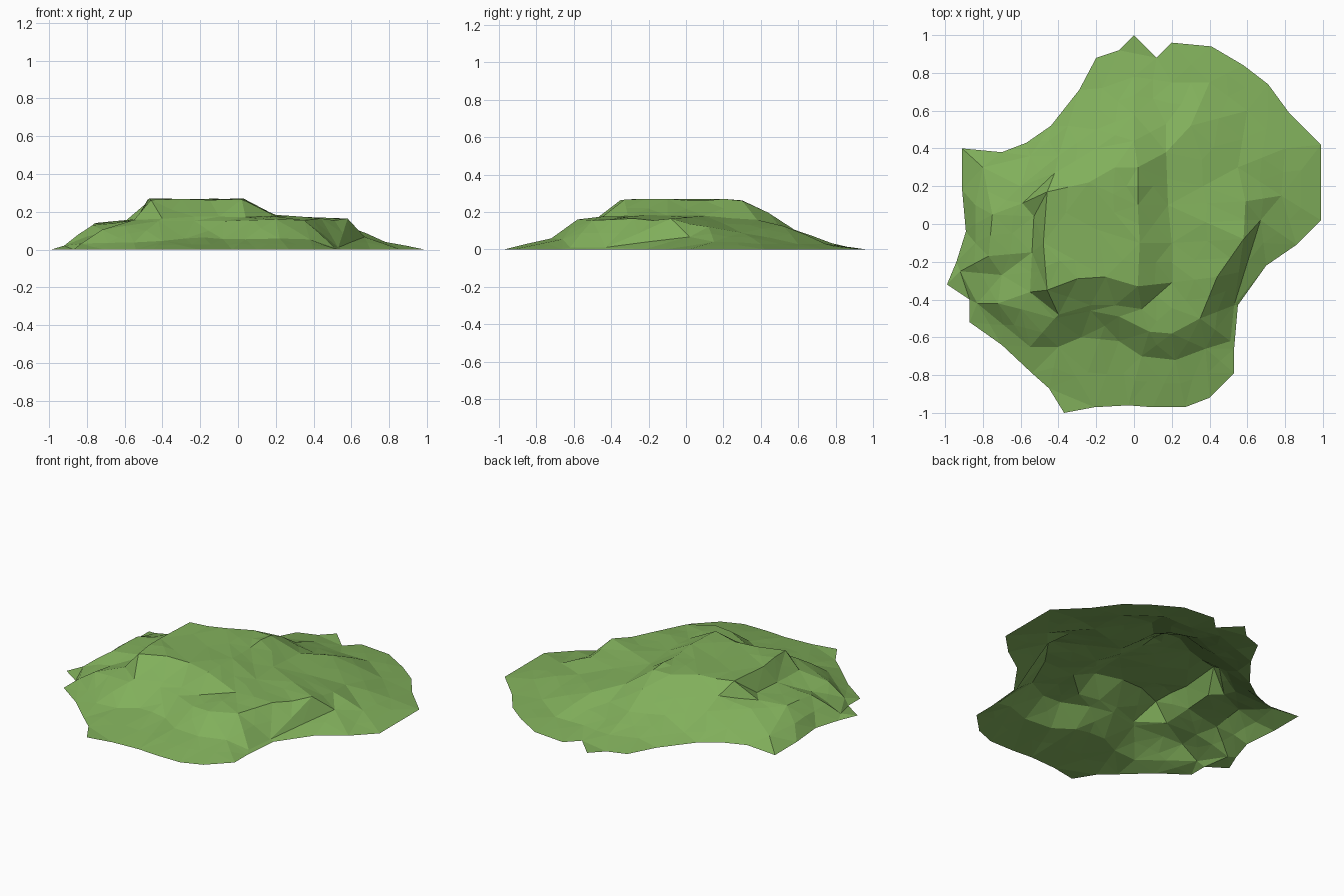
import bpy
import bmesh
import random
from mathutils import Vector
from mathutils.geometry import delaunay_2d_cdt

random.seed(4)

default_cube = bpy.data.objects.get("Cube")
if default_cube:
    bpy.data.objects.remove(default_cube, do_unlink=True)


def make_material(name, colour):
    material = bpy.data.materials.new(name)
    material.use_nodes = True
    material.diffuse_color = colour
    for node in material.node_tree.nodes:
        if node.type == "BSDF_PRINCIPLED":
            node.inputs["Base Color"].default_value = colour
            node.inputs["Roughness"].default_value = 1
    return material


def level(points, height):
    """Give every point of a contour the same height."""
    return [(x, y, height) for x, y in points]


# Ragged outline where the hill meets the ground
rim = level([
    (0, 1), (-.08, .92), (-.2, .88), (-.29, .71), (-.44, .52), (-.57, .43),
    (-.7, .38), (-.91, .4), (-.91, .18), (-.89, -.04), (-.94, -.2),
    (-.99, -.32), (-.87, -.4), (-.87, -.52), (-.7, -.64), (-.54, -.79),
    (-.45, -.87), (-.37, -1), (-.21, -.97), (-.03, -.96), (.1, -.97),
    (.27, -.97), (.4, -.92), (.53, -.79), (.53, -.66), (.55, -.43),
    (.7, -.22), (.86, -.11), (.99, .02), (.99, .42), (.82, .59),
    (.71, .74), (.58, .84), (.41, .94), (.2, .96), (.12, .88)], 0)

# Gentle apron below the lower bank
apron = [
    (-.55, -.65, .04), (-.4, -.65, .05), (-.28, -.6, .06), (-.08, -.62, .06),
    (.04, -.7, .06), (.22, -.72, .06), (.38, -.66, .05), (.51, -.62, .01),
    (.53, -.43, .01), (.67, .02, .07), (.78, .15, .04), (.8, .4, .03),
    (.6, .6, .03), (.4, .75, .03), (.2, .75, .03), (0, .78, .03),
    (-.17, .72, .03), (-.35, .52, .04), (-.55, .36, .06), (-.8, .3, .06),
    (-.84, .1, .07), (-.84, -.1, .07), (-.92, -.25, .02), (-.83, -.42, .03)]

# Outer edge of the terrace
terrace = [
    (-.72, -.42, .1), (-.6, -.45, .13), (-.42, -.5, .15), (-.23, -.46, .15),
    (-.08, -.49, .15), (.08, -.57, .16), (.2, -.58, .16), (.35, -.5, .16),
    (.44, -.28, .16), (.58, -.08, .16), (.59, .12, .12), (.55, .3, .09),
    (.3, .52, .12), (.17, .53, .1), (0, .58, .1), (-.2, .5, .1),
    (-.4, .36, .13), (-.6, .2, .14), (-.75, .05, .14), (-.77, -.17, .13),
    (-.7, -.27, .1)]

# Foot of the upper bank
bank = [
    (-.55, -.36, .16), (-.4, -.48, .16), (-.23, -.43, .18), (-.1, -.43, .18),
    (.04, -.45, .17), (.2, -.31, .18), (.2, -.1, .18), (.18, .1, .18),
    (.17, .38, .16), (0, .44, .19), (-.2, .4, .18), (-.42, .27, .2),
    (-.59, .11, .16), (-.53, .04, .16), (-.54, -.15, .16)]

# Edge of the flat summit
summit = level([
    (-.46, -.35), (-.3, -.29), (-.15, -.28), (.02, -.33), (.03, -.1),
    (.02, .1), (.02, .3), (-.1, .3), (-.24, .22), (-.46, .17),
    (-.48, -.1)], .265)

# Join the contours into one open surface, keeping every contour as an edge
points, edges = [], []
for contour in (rim, apron, terrace, bank, summit):
    start, count = len(points), len(contour)
    points += contour
    edges += [(start + i, start + (i + 1) % count) for i in range(count)]

outline = [list(range(len(rim)))]
flat, _, faces, origins, _, _ = delaunay_2d_cdt(
    [Vector(p[:2]) for p in points], edges, outline, 1, 1e-5)

bm = bmesh.new()
verts = []
for co, source in zip(flat, origins):
    height = points[source[0]][2] if source else 0
    verts.append(bm.verts.new((co.x, co.y, height)))
for face in faces:
    bm.faces.new([verts[i] for i in face])

# Break long slopes into smaller facets
long_edges = [e for e in bm.edges
              if e.calc_length() > .2 and not e.is_boundary]
bmesh.ops.subdivide_edges(bm, edges=long_edges, cuts=1)
bmesh.ops.triangulate(bm, faces=bm.faces[:])

# Roughen the facets, leaving the ground outline in place
for vert in bm.verts:
    if not vert.is_boundary:
        lift = random.uniform(-.006, .006) * min(1, vert.co.z / .06)
        vert.co.z = min(vert.co.z + lift, .27)

# Turn every facet upward
for face in bm.faces:
    face.normal_update()
    if face.normal.z < 0:
        face.normal_flip()

mesh = bpy.data.meshes.new("grassy_hill")
bm.to_mesh(mesh)
bm.free()
mesh.materials.append(make_material("grass_green", (.22, .43, .105, 1)))
hill = bpy.data.objects.new("grassy_hill", mesh)
bpy.context.collection.objects.link(hill)
